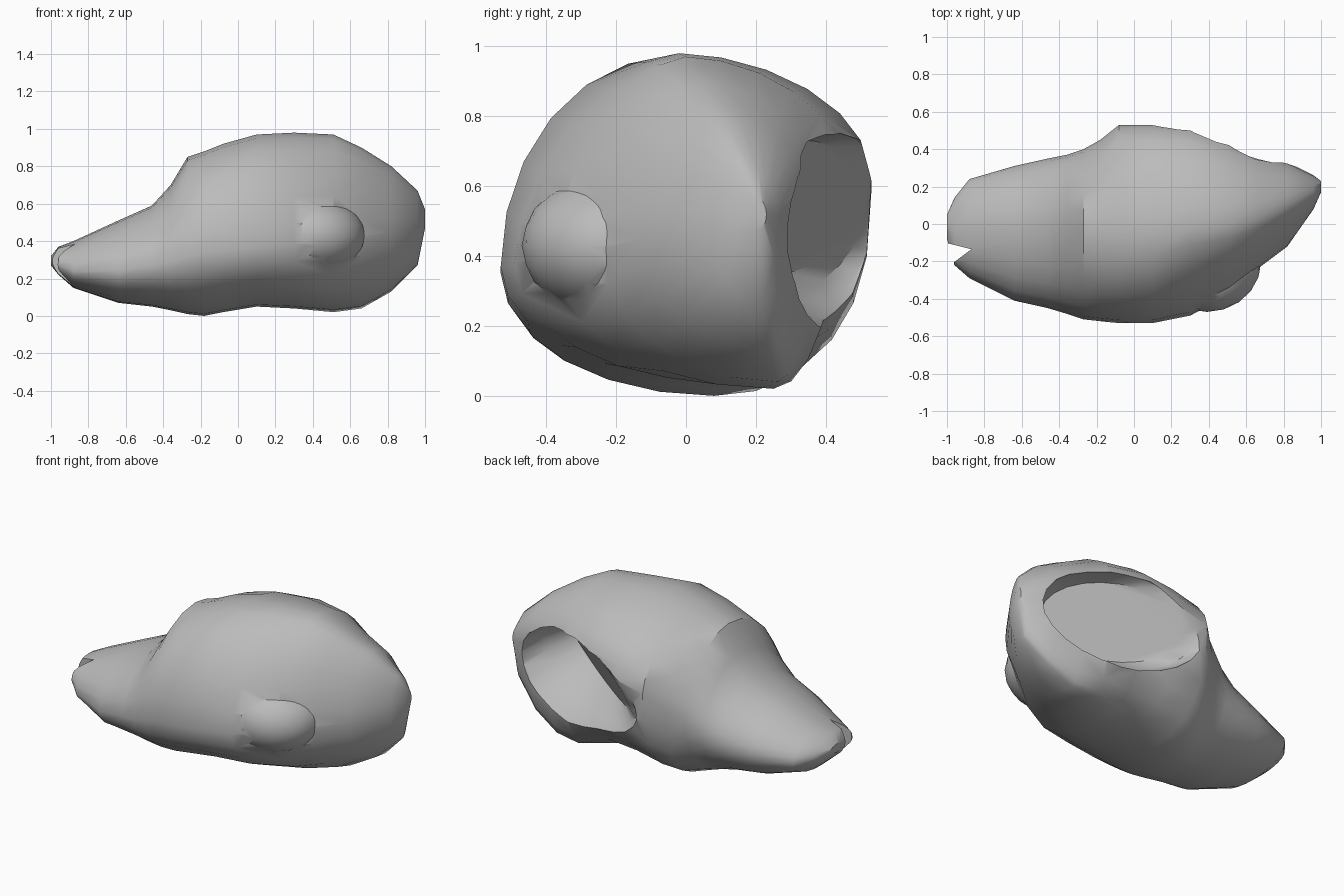
import bpy, bmesh, math
from mathutils import Vector, Matrix

cube = bpy.data.objects.get("Cube")
if cube:
    bpy.data.objects.remove(cube, do_unlink=True)

SEGMENTS = 24

# Cross-sections along the cap, in hundredths:
# x, front y, front z, back y, back z, top y, top z, bottom y, bottom z
SECTIONS = [
    (-100, -8, 30, 5, 30, -2, 32, -2, 27),
    (-96, -22, 27, 14, 28, -5, 37, -5, 22),
    (-88, -29, 24, 24, 27, 0, 40, -3, 15),
    (-64, -41, 24, 31, 28, 0, 51, -5, 7),
    (-46, -45, 27, 35, 31, 0, 59, -3, 5),
    (-36, -48, 29, 37, 35, 0, 70, 0, 3),
    (-27, -51, 32, 40, 42, -2, 85, 4, 1),
    (-18, -52, 34, 45, 48, -4, 88, 8, 0),
    (-8, -53, 35, 53, 58, -4, 92, 8, 2),
    (10, -53, 37, 53, 62, -4, 97, 6, 5),
    (30, -49, 38, 52, 66, -2, 98, 10, 4),
    (51, -38, 40, 45, 66, 0, 97, 25, 2),
    (66, -24, 42, 38, 62, 3, 90, 26, 4),
    (82, -12, 45, 33, 60, 10, 80, 24, 13),
    (96, 8, 48, 26, 52, 16, 67, 20, 27),
    (100, 17, 50, 23, 52, 20, 57, 20, 47),
]


def material(name, color):
    mat = bpy.data.materials.new(name)
    mat.use_nodes = True
    mat.diffuse_color = color
    mat.node_tree.nodes["Principled BSDF"].inputs["Base Color"].default_value = color
    return mat


def make_object(name, bm, mat):
    bmesh.ops.recalc_face_normals(bm, faces=bm.faces)
    mesh = bpy.data.meshes.new(name)
    bm.to_mesh(mesh)
    bm.free()
    mesh.materials.append(mat)
    obj = bpy.data.objects.new(name, mesh)
    bpy.context.collection.objects.link(obj)
    return obj


def loft(name, bm, rings, mat):
    """Skin matching rings of vertices and close both ends."""
    for near, far in zip(rings, rings[1:]):
        for i in range(len(near)):
            j = (i + 1) % len(near)
            bm.faces.new((near[i], near[j], far[j], far[i]))
    bm.faces.new(rings[0])
    bm.faces.new(reversed(rings[-1]))
    return make_object(name, bm, mat)


def section_ring(bm, section):
    """Four quarter arcs joining the front, top, back and bottom points."""
    x, fy, fz, by, bz, ty, tz, uy, uz = [value / 100 for value in section]
    corners = [(fy, fz), (ty, tz), (by, bz), (uy, uz)]
    # Fullness of each quarter; the crown flattens towards its far end
    powers = [1.65 if x > 0.25 else 2, 1.8, 2.4 if abs(x) < 0.2 else 2, 2]
    quarter = SEGMENTS // 4
    ring = []
    for i, (start_y, start_z) in enumerate(corners):
        end_y, end_z = corners[(i + 1) % len(corners)]
        for step in range(quarter):
            angle = math.pi / 2 * step / quarter
            c = math.cos(angle) ** (2 / powers[i])
            s = math.sin(angle) ** (2 / powers[i])
            if i % 2 == 0:
                y = end_y + (start_y - end_y) * c
                z = start_z + (end_z - start_z) * s
            else:
                y = start_y + (end_y - start_y) * s
                z = end_z + (start_z - end_z) * c
            ring.append(bm.verts.new((x, y, z)))
    return ring


def boolean(target, helper, operation):
    modifier = target.modifiers.new(helper.name, "BOOLEAN")
    modifier.operation = operation
    modifier.object = helper
    modifier.solver = "EXACT"
    bpy.context.view_layer.objects.active = target
    bpy.ops.object.modifier_apply(modifier=modifier.name)
    bpy.data.objects.remove(helper, do_unlink=True)


cloth = material("grey_cloth", (0.5, 0.5, 0.5, 1))

# Crown and brim in one lofted body
bm = bmesh.new()
cap = loft("cap", bm, [section_ring(bm, section) for section in SECTIONS], cloth)

# Soft bulge on the front of the crown
bm = bmesh.new()
bmesh.ops.create_icosphere(bm, subdivisions=3, radius=1)
placing = Matrix.Translation((0.39, -0.2, 0.43)) @ Matrix.Diagonal((0.29, 0.27, 0.21, 1))
bmesh.ops.transform(bm, matrix=placing, verts=bm.verts)
boolean(cap, make_object("bulge", bm, cloth), "UNION")

# Hollow at the back, its floor sinking towards the far end of the crown
frame = (Matrix.Translation((0.43, 0.43, 0.48))
         @ Matrix.Rotation(math.radians(-14), 4, "Z")
         @ Matrix.Rotation(math.radians(-20), 4, "X"))
bm = bmesh.new()
rings = []
for scale, depth, slope in [(1, -0.4, 0), (1, 0, 0), (0.92, 0.1, 0.16), (0.76, 0.17, 0.35)]:
    ring = []
    for i in range(SEGMENTS):
        angle = math.tau * i / SEGMENTS
        u = 0.49 * scale * math.cos(angle)
        w = 0.28 * scale * math.sin(angle)
        inward = depth + slope * (u - 0.4 * w)
        ring.append(bm.verts.new(frame @ Vector((u, -inward, w))))
    rings.append(ring)
boolean(cap, loft("hollow", bm, rings, cloth), "DIFFERENCE")

# Small notch in the tip of the brim
bm = bmesh.new()
outline = [(-0.87, -0.135), (-1.05, -0.09), (-1.05, -0.27)]
rings = [[bm.verts.new((x, y, z)) for x, y in outline] for z in (0, 1)]
boolean(cap, loft("notch", bm, rings, cloth), "DIFFERENCE")

# Smooth cloth with sharp rims
bpy.ops.object.select_all(action="DESELECT")
cap.select_set(True)
bpy.context.view_layer.objects.active = cap
bpy.ops.object.shade_smooth_by_angle(angle=math.radians(35))
